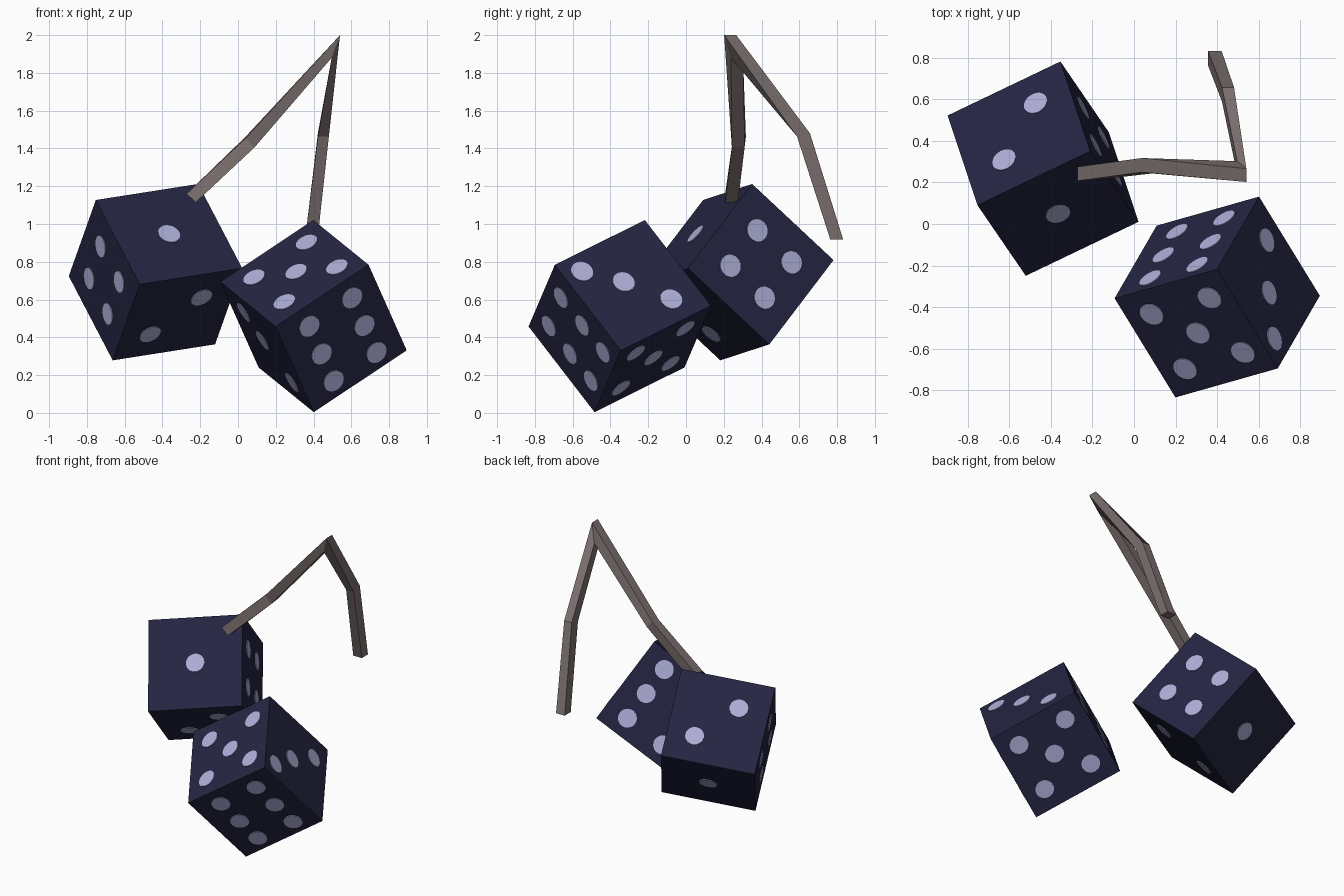
import bpy, bmesh, math
from mathutils import Vector, Matrix

if "Cube" in bpy.data.objects:
    bpy.data.objects.remove(bpy.data.objects["Cube"])

def material(name, rgb):
    m = bpy.data.materials.new(name)
    m.diffuse_color = (*rgb, 1)
    m.use_nodes = True
    m.node_tree.nodes["Principled BSDF"].inputs["Base Color"].default_value = m.diffuse_color
    return m

NAVY = material("dark navy", (0.018, 0.018, 0.055))
LILAC = material("pale lilac", (0.42, 0.42, 0.68))
CORD = material("grey brown", (0.20, 0.165, 0.16))

def finish(bm, name, mat):
    bmesh.ops.recalc_face_normals(bm, faces=bm.faces[:])
    me = bpy.data.meshes.new(name)
    bm.to_mesh(me)
    bm.free()
    me.materials.append(mat)
    ob = bpy.data.objects.new(name, me)
    bpy.context.collection.objects.link(ob)
    return ob

SIDE, PIP = 0.607, 0.06

def die(name, centre, a, b, faces):
    """Cube on axes a, b, c; faces = [(axis, sign, spots in the other two axes)]."""
    a = Vector(a).normalized()
    b = Vector(b)
    b = (b - a * b.dot(a)).normalized()
    c = a.cross(b)
    centre, axes = Vector(centre), (a, b, c)
    bm = bmesh.new()
    rot = Matrix(axes).transposed().to_4x4()
    bmesh.ops.create_cube(bm, size=SIDE, matrix=Matrix.Translation(centre) @ rot)
    finish(bm, name, NAVY)
    # flat round spots on every face
    bm = bmesh.new()
    for axis, sign, spots in faces:
        n = axes[axis] * sign
        s, t = [axes[i] for i in range(3) if i != axis]
        for u, v in spots:
            p = centre + n * (SIDE / 2 + 0.001) + (s * u + t * v) * SIDE
            mat = Matrix.Translation(p) @ n.to_track_quat('Z', 'Y').to_matrix().to_4x4()
            bmesh.ops.create_cone(bm, cap_ends=True, segments=24, radius1=PIP,
                                  radius2=PIP, depth=0.006, matrix=mat)
    finish(bm, name + "_spots", LILAC)

def grid(us, vs):
    return [(u, v) for u in us for v in vs]

# upper die: ones, twos and fours on opposite faces (axis c points back and down)
four = grid((-0.21, 0.21), (-0.21, 0.21))
die("upper_die", (-0.437, 0.266, 0.745), (0.543, 0.26, 0.085), (0.226, -0.341, -0.445), [
    (2, 1, [(0, 0)]), (2, -1, [(0, 0)]),
    (1, -1, [(0.205, 0.21), (-0.18, -0.19)]),
    (1, 1, [(0.185, -0.185), (-0.21, 0.215)]),
    (0, 1, four), (0, -1, four)])

# lower die: threes, fives and sixes (axes d, e, -f)
five = grid((-0.275, 0.275), (-0.295, 0.27)) + [(0, -0.02)]
die("lower_die", (0.40, -0.351, 0.5125), (0.295, -0.481, -0.239), (-0.49, -0.137, -0.324), [
    (0, 1, grid((-0.24, 0.22), (0.335, 0.02, -0.303))),
    (0, -1, grid((-0.24, 0.22), (-0.335, -0.02, 0.303))),
    (2, 1, five), (2, -1, five),
    (1, -1, [(-0.22, 0.28), (0.055, -0.065), (0.325, -0.328)]),
    (1, 1, [(0.257, 0.28), (-0.046, -0.053), (-0.225, -0.286)])])

# axis c of the lower die must run along -f or f; spots are written for the computed one
# folded square cord: ring centre, half width, half depth
rings = [
    ((-0.248, 0.241, 1.137), (0, 0.034, 0), (-0.024, 0, 0.023)),
    ((0.062, 0.28, 1.432), (0, 0.034, 0.004), (-0.024, 0.003, 0.024)),
    ((0.518, 0.252, 1.94), (0, 0.032, 0), (0.022, -0.018, 0.06)),
    ((0.452, 0.622, 1.472), (0, 0.034, 0.009), (0.029, 0, 0)),
    ((0.388, 0.798, 0.918), (0, 0.034, 0), (0.033, 0, 0))]
bm = bmesh.new()
loops = []
for p, u, v in rings:
    p, u, v = Vector(p), Vector(u), Vector(v)
    loops.append([bm.verts.new(p + u * i + v * j)
                  for i, j in ((-1, 1), (1, 1), (1, -1), (-1, -1))])
for r, s in zip(loops, loops[1:]):
    for i in range(4):
        k = (i + 1) % 4
        bm.faces.new((r[i], r[k], s[k], s[i]))
bm.faces.new(loops[0])
bm.faces.new(loops[-1])
finish(bm, "cord", CORD)
